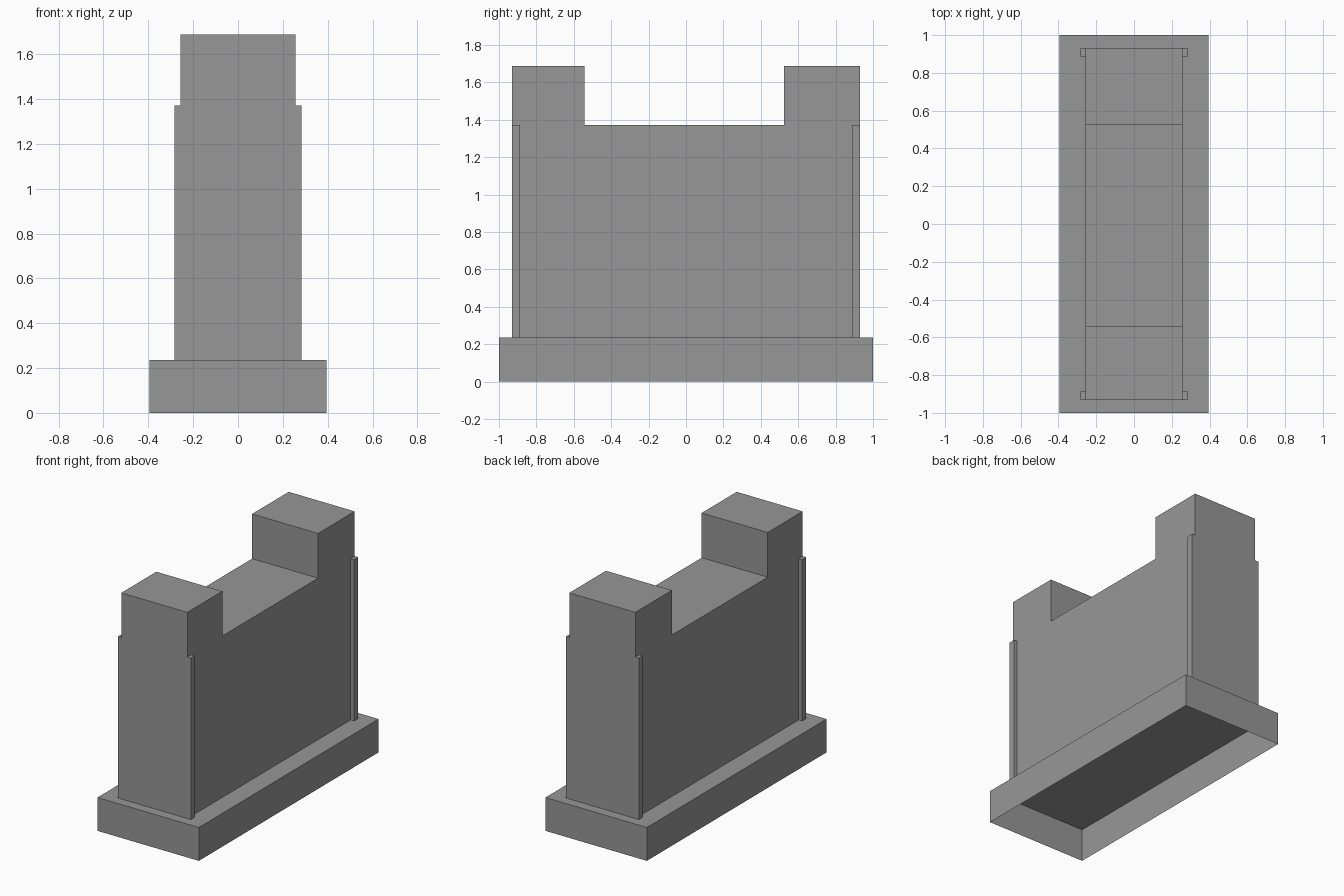
import bpy
import bmesh

cube = bpy.data.objects.get("Cube")
if cube:
    bpy.data.objects.remove(cube, do_unlink=True)

stone = bpy.data.materials.new("grey_stone")
stone.use_nodes = True
GREY = (0.31, 0.31, 0.31, 1.0)
stone.diffuse_color = GREY
stone.node_tree.nodes["Principled BSDF"].inputs["Base Color"].default_value = GREY

BASE_TOP, DECK, TOP = 0.235, 1.372, 1.687
BODY_X, BODY_Y = 0.257, 0.931
STRIP_X, STRIP_Y = 0.284, 0.887


def extrude_profile(name, profile, x0, x1, open_bottom=False):
    """Extrude a (y, z) outline along x into a flat-faced solid."""
    bm = bmesh.new()
    face = bm.faces.new([bm.verts.new((x0, y, z)) for y, z in profile])
    new = bmesh.ops.extrude_face_region(bm, geom=[face])["geom"]
    verts = [v for v in new if isinstance(v, bmesh.types.BMVert)]
    bmesh.ops.translate(bm, verts=verts, vec=(x1 - x0, 0, 0))
    bmesh.ops.recalc_face_normals(bm, faces=bm.faces)
    if open_bottom:
        bottom = [f for f in bm.faces if f.normal.z < -0.9]
        bmesh.ops.delete(bm, geom=bottom, context="FACES_ONLY")
    mesh = bpy.data.meshes.new(name)
    bm.to_mesh(mesh)
    bm.free()
    mesh.materials.append(stone)
    obj = bpy.data.objects.new(name, mesh)
    bpy.context.collection.objects.link(obj)
    return obj


def rectangle(y0, y1, z0, z1):
    return [(y0, z0), (y1, z0), (y1, z1), (y0, z1)]


# Plinth, hollow from below
extrude_profile("plinth", rectangle(-1, 1, 0, BASE_TOP), -0.395, 0.395, True)

# Wall with a raised block at each end; the plinth top closes it below
wall = [(-BODY_Y, BASE_TOP), (BODY_Y, BASE_TOP), (BODY_Y, TOP), (0.524, TOP),
        (0.524, DECK), (-0.542, DECK), (-0.542, TOP), (-BODY_Y, TOP)]
extrude_profile("wall", wall, -BODY_X, BODY_X, True)

# Corner strips, flush with the wall ends
for side, sx in (("left", 1), ("right", -1)):
    for end, sy in (("front", -1), ("back", 1)):
        y0, y1 = sorted((sy * STRIP_Y, sy * BODY_Y))
        x0, x1 = sorted((sx * BODY_X, sx * STRIP_X))
        extrude_profile(f"{end}_{side}_strip",
                        rectangle(y0, y1, BASE_TOP, DECK), x0, x1, True)
